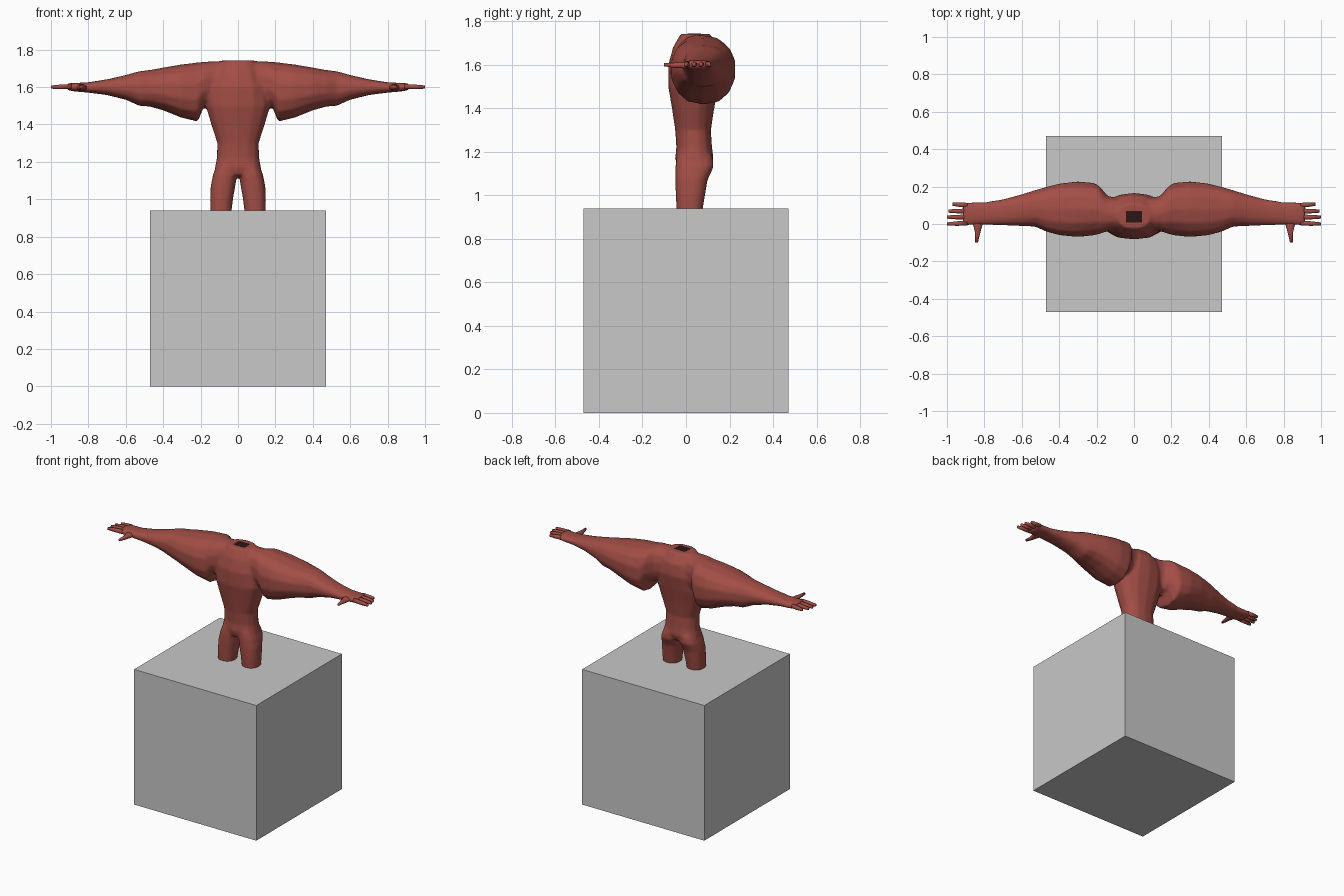
import bpy, bmesh, math

cube = bpy.data.objects.get("Cube")
if cube:
    bpy.data.objects.remove(cube, do_unlink=True)


def material(name, rgb):
    m = bpy.data.materials.new(name)
    m.use_nodes = True
    m.diffuse_color = (*rgb, 1)
    bsdf = m.node_tree.nodes["Principled BSDF"]
    bsdf.inputs["Base Color"].default_value = (*rgb, 1)
    bsdf.inputs["Roughness"].default_value = 0.8
    return m


clay = material("red clay", (0.36, 0.075, 0.06))
stone = material("grey stone", (0.58, 0.58, 0.58))
hollow = material("dark hollow", (0.025, 0.008, 0.008))


def finish(name, bm, mat, smooth=True):
    bmesh.ops.recalc_face_normals(bm, faces=bm.faces)
    mesh = bpy.data.meshes.new(name)
    bm.to_mesh(mesh)
    bm.free()
    for p in mesh.polygons:
        p.use_smooth = smooth
    mesh.materials.append(mat)
    ob = bpy.data.objects.new(name, mesh)
    bpy.context.collection.objects.link(ob)
    return ob


def loft(bm, axis, stations, side=1, n=14, power=0.85):
    """Closed tube through (position, a min, a max, b min, b max) sections."""
    def bulge(v):
        return math.copysign(abs(v) ** power, v)
    rings = []
    for t, a0, a1, b0, b1 in stations:
        ring = []
        for i in range(n):
            ang = 2 * math.pi * (i + 0.5) / n
            a = (a0 + a1) / 2 + (a1 - a0) / 2 * bulge(math.cos(ang))
            b = (b0 + b1) / 2 + (b1 - b0) / 2 * bulge(math.sin(ang))
            x, y, z = {"x": (t, a, b), "y": (a, t, b), "z": (a, b, t)}[axis]
            ring.append(bm.verts.new((side * x, y, z)))
        rings.append(ring)
    for r, s in zip(rings, rings[1:]):
        for i in range(n):
            j = (i + 1) % n
            bm.faces.new((r[i], r[j], s[j], s[i]))
    bm.faces.new(rings[0])
    bm.faces.new(rings[-1])


def block(name, lo, hi, mat):
    bm = bmesh.new()
    bmesh.ops.create_cube(bm, size=1)
    for v in bm.verts:
        v.co = [(l + h) / 2 + c * (h - l) for l, h, c in zip(lo, hi, v.co)]
    return finish(name, bm, mat, False)


# Plinth
block("plinth", (-0.47, -0.47, 0), (0.47, 0.47, 0.94), stone)

# Torso
body = bmesh.new()
torso = [(1.13, 0.11, -0.04, 0.11), (1.17, 0.125, -0.05, 0.127),
         (1.22, 0.115, -0.045, 0.12), (1.30, 0.112, -0.05, 0.115),
         (1.40, 0.145, -0.065, 0.13), (1.50, 0.175, -0.082, 0.15),
         (1.60, 0.165, -0.082, 0.167), (1.68, 0.13, -0.06, 0.155),
         (1.742, 0.09, -0.025, 0.11)]
loft(body, "z", [(z, -w, w, f, b) for z, w, f, b in torso])

# Arms with heavy upper sleeves, and leg stumps
arm = [(0, -0.03, 0.13, 1.5, 1.742), (0.14, -0.04, 0.15, 1.5, 1.738),
       (0.185, -0.055, 0.205, 1.49, 1.736), (0.215, -0.063, 0.222, 1.415, 1.732),
       (0.30, -0.072, 0.23, 1.435, 1.722), (0.40, -0.062, 0.218, 1.475, 1.705),
       (0.47, -0.042, 0.2, 1.495, 1.692), (0.53, -0.015, 0.182, 1.5, 1.685),
       (0.60, -0.012, 0.16, 1.532, 1.665), (0.70, -0.008, 0.133, 1.557, 1.642),
       (0.80, -0.005, 0.117, 1.57, 1.626), (0.86, -0.008, 0.118, 1.575, 1.623),
       (0.915, -0.01, 0.116, 1.583, 1.62)]
leg = [(0.90, 0.038, 0.148, -0.042, 0.072), (1.0, 0.026, 0.15, -0.048, 0.088),
       (1.07, 0.014, 0.147, -0.05, 0.1), (1.13, 0.004, 0.135, -0.05, 0.128),
       (1.17, 0.0, 0.12, -0.045, 0.125), (1.22, 0.01, 0.1, -0.03, 0.1)]
for side in (-1, 1):
    loft(body, "x", arm, side)
    loft(body, "z", leg, side)

# Fuse the parts into one soft skin
figure = finish("body", body, clay)
fuse = figure.modifiers.new("fuse", "REMESH")
fuse.mode = "VOXEL"
fuse.voxel_size = 0.01
fuse.use_smooth_shade = True
soften = figure.modifiers.new("soften", "SMOOTH")
soften.factor = 0.5
soften.iterations = 5

# Fingers and thumbs
hands = bmesh.new()
for side in (-1, 1):
    for y, spread, tip in ((0.005, -0.005, 1.0), (0.037, 0, 1.0),
                           (0.069, 0, 0.992), (0.1, 0.006, 0.97)):
        path = []
        for t, r in ((0, 0.014), (0.5, 0.013), (1, 0.009)):
            c, z = y + spread * t, 1.603 - 0.003 * t
            path.append((0.89 + (tip - 0.89) * t, c - r, c + r, z - r, z + r))
        loft(hands, "x", path, side, n=8)
    loft(hands, "y", [(0.04, 0.8, 0.88, 1.582, 1.615), (-0.01, 0.81, 0.86, 1.582, 1.613),
                      (-0.05, 0.822, 0.85, 1.585, 1.61), (-0.1, 0.834, 0.85, 1.592, 1.608)],
         side, n=8)
finish("fingers", hands, clay)

# Square neck opening
block("neck_opening", (-0.042, 0.008, 1.734), (0.042, 0.07, 1.743), hollow)
